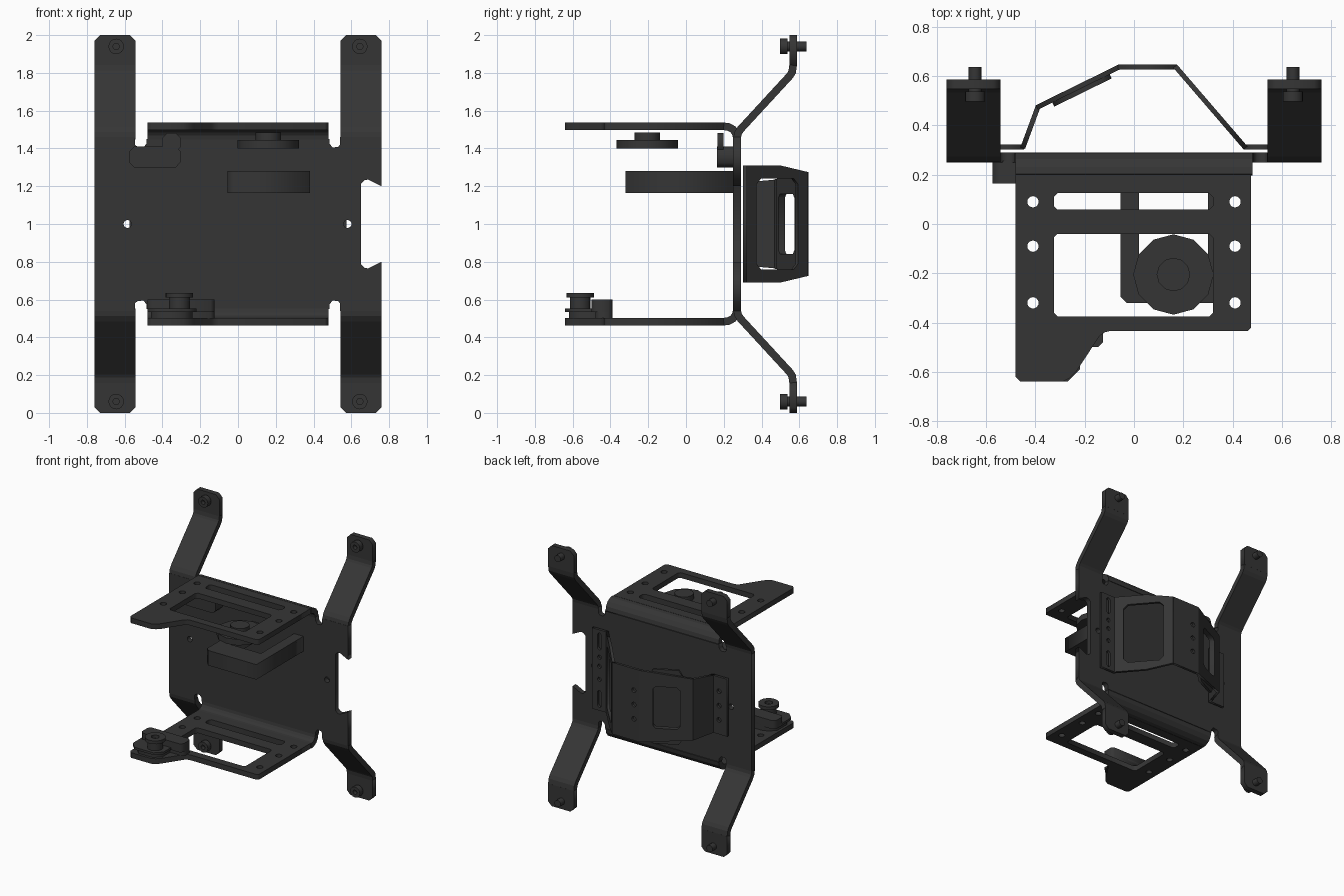
import bpy, bmesh, math
from mathutils import Matrix, Vector

if "Cube" in bpy.data.objects:
    bpy.data.objects.remove(bpy.data.objects["Cube"])

mat = bpy.data.materials.new("dark_metal")
mat.diffuse_color = (0.036, 0.036, 0.036, 1)
mat.use_nodes = True
mat.node_tree.nodes["Principled BSDF"].inputs["Base Color"].default_value = mat.diffuse_color


def add(name, mesh):
    mesh.materials.clear()
    mesh.materials.append(mat)
    ob = bpy.data.objects.new(name, mesh)
    bpy.context.collection.objects.link(ob)
    return ob


def frame(u, v, origin):
    """Matrix mapping local (u, v, normal) to the world."""
    u, v = Vector(u).normalized(), Vector(v).normalized()
    m = Matrix((u, v, u.cross(v))).transposed().to_4x4()
    m.translation = Vector(origin)
    return m


def plate(name, loops, thick, m):
    """Flat sheet: first loop is the outline, the others are holes."""
    cu = bpy.data.curves.new(name, 'CURVE')
    cu.dimensions, cu.fill_mode, cu.extrude = '2D', 'BOTH', thick / 2
    for pts in loops:
        sp = cu.splines.new('POLY')
        sp.points.add(len(pts) - 1)
        for p, (x, y) in zip(sp.points, pts):
            p.co = (x, y, 0, 1)
        sp.use_cyclic_u = True
    tmp = bpy.data.objects.new("tmp", cu)
    bpy.context.collection.objects.link(tmp)
    mesh = bpy.data.meshes.new_from_object(tmp)
    bpy.data.objects.remove(tmp)
    mesh.transform(m)
    return add(name, mesh)


def strip(name, path, x0, x1, thick):
    """Bent sheet: (y, z) centre line with mitred thickness, from x0 to x1."""
    p = [Vector(q) for q in path]
    nor = [Vector((-(b - a).y, (b - a).x)).normalized() for a, b in zip(p, p[1:])]
    left, right = [], []
    for i, q in enumerate(p):
        a, b = nor[max(i - 1, 0)], nor[min(i, len(nor) - 1)]
        off = (a + b) / (1 + a.dot(b)) * thick / 2
        left.append(q + off)
        right.append(q - off)
    bm = bmesh.new()
    rings = [[[bm.verts.new((x, q.x, q.y)) for q in side] for side in (left, right)]
             for x in (x0, x1)]
    (a, b), (c, d) = rings
    for i in range(len(p) - 1):
        for r, s in ((a, b), (b, d), (d, c), (c, a)):
            bm.faces.new((r[i], r[i + 1], s[i + 1], s[i]))
    for i in (0, -1):
        bm.faces.new((a[i], b[i], d[i], c[i]))
    bmesh.ops.recalc_face_normals(bm, faces=bm.faces)
    mesh = bpy.data.meshes.new(name)
    bm.to_mesh(mesh)
    bm.free()
    return add(name, mesh)


def circle(x, y, r, n=16):
    return [(x + r * math.cos(2 * math.pi * i / n), y + r * math.sin(2 * math.pi * i / n))
            for i in range(n)]


def rect(x0, x1, y0, y1, c=0.015):
    return [(x0 + c, y0), (x1 - c, y0), (x1, y0 + c), (x1, y1 - c),
            (x1 - c, y1), (x0 + c, y1), (x0, y1 - c), (x0, y0 + c)]


def flat(z):
    return frame((1, 0, 0), (0, 1, 0), (0, 0, z))


def upright(y, z=1):
    return frame((1, 0, 0), (0, 0, 1), (0, y, z))


def slab(name, loops, z0, z1):
    return plate(name, loops, z1 - z0, flat((z0 + z1) / 2))


# Main back plate, outline mirrored about mid height
half = [(-.76, .46), (-.545, .46), (-.545, .42), (-.532, .408), (-.5, .405), (-.485, .425),
        (-.485, .45), (.485, .45), (.485, .425), (.5, .405), (.53, .408), (.54, .42),
        (.54, .46), (.76, .46), (.76, .2), (.69, .235), (.67, .233), (.652, .215)]
plate("back_plate", [half + [(x, -z) for x, z in reversed(half)],
                     circle(-.585, 0, .021), circle(.58, 0, .021)], .04, upright(.27))

# Top and bottom flanges, arms and screws
flange = [(-.48, .2), (-.48, -.62), (-.46, -.64), (-.29, -.64), (-.26, -.625), (-.235, -.6),
          (-.14, -.455), (-.12, -.44), (-.1, -.435), (.46, -.435), (.475, -.42), (.475, .2)]
holes = [circle(sx * .41, y, .023) for sx in (-1, 1) for y in (.09, -.09, -.32)]
holes += [rect(-.325, .32, .058, .125), rect(-.325, .32, -.375, -.04)]
for s, tag in ((1, "top"), (-1, "bottom")):
    plate(tag + "_flange", [flange] + holes, .04, flat(1 + s * .517))
    bend = [(.2, .517), (.225, .514), (.25, .5), (.265, .477), (.27, .45)]
    strip(tag + "_flange_bend", [(y, 1 + s * z) for y, z in bend], -.48, .48, .04)
    for sx, side in ((-1, "left"), (1, "right")):
        x0, x1 = sorted((sx * .542, sx * .76))
        arm = [(.27, .45), (.275, .48), (.29, .503), (.55, .785), (.562, .805), (.567, .84)]
        strip(f"{tag}_{side}_arm", [(y, 1 + s * z) for y, z in arm], x0, x1, .04)
        c = .03
        pad = [(x0, .835), (x1, .835), (x1, 1 - c), (x1 - c, 1), (x0 + c, 1), (x0, 1 - c)]
        plate(f"{tag}_{side}_arm_pad", [[(x, s * z) for x, z in pad]], .04, upright(.567))
        x, z = sx * .645, s * .94
        plate(f"{tag}_{side}_screw_head", [circle(x, z, .041), circle(x, z, .018, 6)],
              .04, upright(.517))
        plate(f"{tag}_{side}_screw_shaft", [circle(x, z, .026)], .11, upright(.582))

# Rear strap, panel by panel along its bent plan: x, y, half height
path = [(-.57, .312, .22), (-.45, .312, .22), (-.39, .475, .235), (-.06, .637, .275),
        (.17, .637, .275), (.45, .312, .31), (.57, .312, .31)]
row = (-.11, 0, .11)
window = rect(.09, .28, -.16, .16, .02)
cuts = [[circle(.065, z, .018) for z in row], [], [window],
        [circle(.05, z, .018) for z in row],
        [rect(.066, .356, -.24, .24, .03)],
        [circle(.06, z, .016) for z in (-.07, .03, .1)]
        + [rect(.042, .078, z - .065, z + .065, .014) for z in (-.22, .22)]]
names = ["left_foot", "left_riser", "left_slope", "crown", "right_slope", "right_foot"]
for a, b, cut, n in zip(path, path[1:], cuts, names):
    d = Vector((b[0] - a[0], b[1] - a[1], 0))
    L = d.length
    m = frame(d, (0, 0, 1), (a[0], a[1], 1))
    top = [(-.004, a[2]), (L + .004, b[2])]
    if n == "right_slope":
        top.insert(1, (.19, .31))
    plate("strap_" + n, [top + [(u, -z) for u, z in reversed(top)]] + cut, .02, m)
    if n == "left_slope":
        # Backing pad with flaps past the strap edges
        tabs = [(.06, .22), (.1, .285), (.28, .285), (.32, .22)]
        plate("strap_pad", [tabs + [(u, -z) for u, z in reversed(tabs)], window], .02,
              m @ Matrix.Translation((0, 0, .018)))

# Small L-shaped block behind the top flange
plate("hook_block", [rect(-.575, -.305, .3, .41, .025)], .09, upright(.21))
plate("hook_tab", [rect(-.40, -.305, .38, .482, .025)], .033, upright(.182))

# U-shaped support under the disc
slab("disc_support", [[(-.055, .25), (-.055, -.295), (-.03, -.32), (.38, -.32), (.38, .25),
                       (.3, .25), (.3, -.15), (.02, -.15), (.02, .25)]], 1.165, 1.28)

# Disc and its hub
slab("disc", [circle(.16, -.205, .163, 12)], 1.4, 1.445)
slab("disc_hub", [circle(.16, -.205, .068, 12)], 1.445, 1.485)

# Lug, block and knob on the bottom flange
slab("lug_base", [rect(-.48, -.22, -.64, -.39, .05)], .535, .552)
slab("lug_foot", [rect(-.46, -.24, -.62, -.4, .05)], .5, .536)
slab("lug_block", [rect(-.48, -.125, -.5, -.39, .02)], .535, .6)
slab("lug_block_foot", [rect(-.40, -.125, -.48, -.39, .02)], .5, .54)
slab("knob_shaft", [circle(-.31, -.56, .055)], .55, .612)
slab("knob_head", [circle(-.31, -.56, .073), circle(-.31, -.56, .03, 6)], .61, .635)
